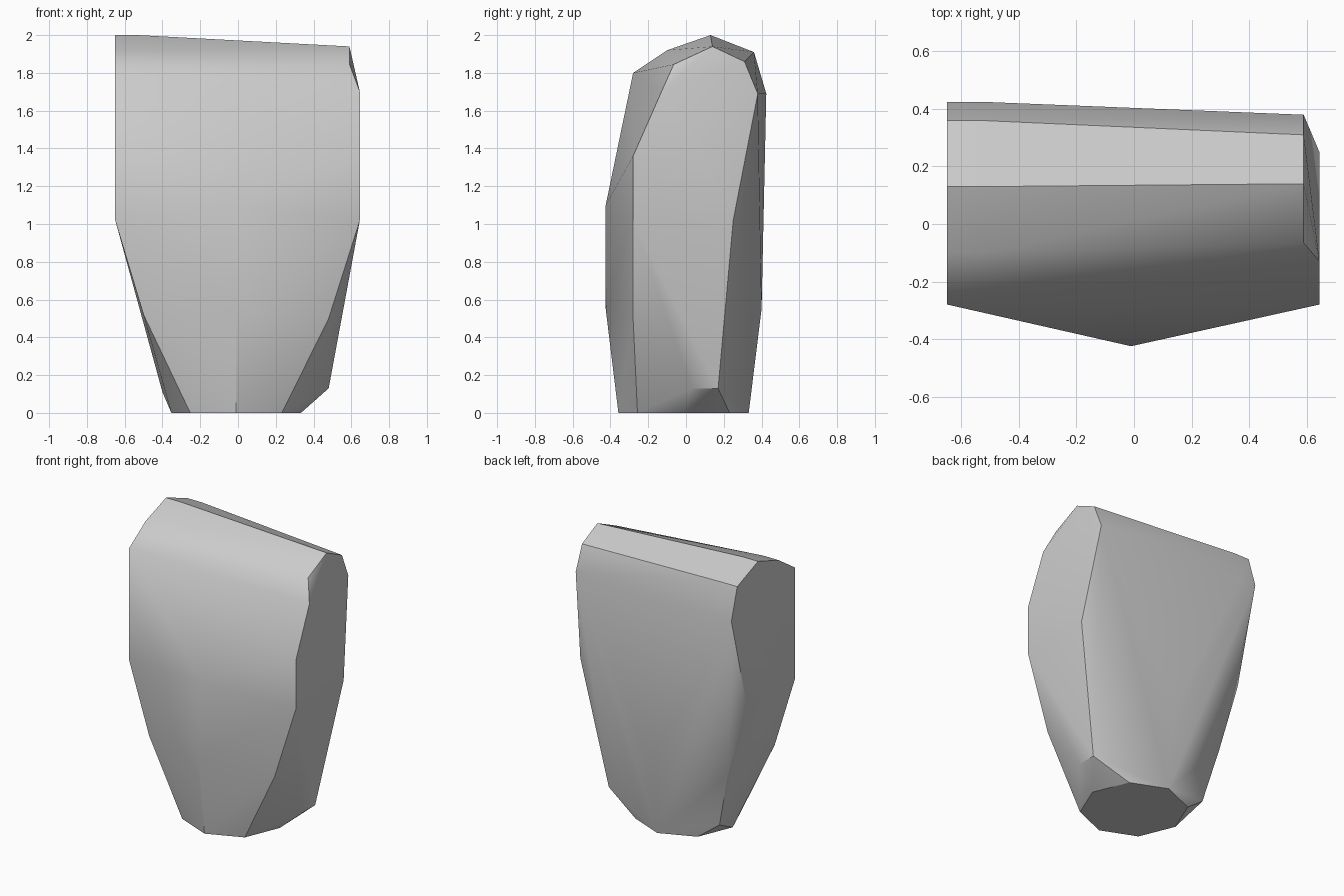
import bpy, bmesh, math

if "Cube" in bpy.data.objects:
    bpy.data.objects.remove(bpy.data.objects["Cube"], do_unlink=True)

# Stone colour
stone = bpy.data.materials.new("stone_grey")
stone.use_nodes = True
colour = (0.6, 0.6, 0.6, 1.0)
stone.diffuse_color = colour
bsdf = stone.node_tree.nodes["Principled BSDF"]
bsdf.inputs["Base Color"].default_value = colour
bsdf.inputs["Roughness"].default_value = 0.8

# Flat left-hand end, as a (y, z) profile
end_x = -0.65
end_profile = [(-0.28, 1.80), (-0.10, 1.92), (0.13, 2.0), (0.36, 1.91),
               (0.425, 1.69), (0.25, 1.02), (-0.28, 1.02)]
points = [(end_x, y, z) for y, z in end_profile]

# Level stretch of the crest beside that end
points += [(-0.53, y, z) for y, z in end_profile[1:5]]

# Bevelled opposite end: upper edge, broad facet and low chipped corner
points += [(0.59, y, z) for y, z in
           [(-0.065, 1.845), (0.14, 1.94), (0.31, 1.86), (0.38, 1.69)]]
points += [(0.645, y, z) for y, z in
           [(-0.13, 1.70), (-0.28, 1.36), (-0.28, 1.02), (0.25, 1.02)]]
points += [(0.48, 0.03, 0.13), (0.48, 0.17, 0.13)]

# Front and back bulges
points += [(-0.01, -0.425, 1.10), (-0.01, -0.425, 0.55), (0.0, 0.40, 0.55)]

# Tapering lower corners
points += [(-0.50, -0.27, 0.52), (0.48, -0.28, 0.50),
           (-0.50, 0.25, 0.51), (-0.40, 0.20, 0.11)]

# Eight-sided foot
for i in range(8):
    a = i * math.tau / 8
    points.append((-0.01 + 0.343 * math.cos(a), -0.013 + 0.345 * math.sin(a), 0.0))

# Wrap the corners in a faceted skin
bm = bmesh.new()
for p in points:
    bm.verts.new(p)
hull = bmesh.ops.convex_hull(bm, input=bm.verts[:])
loose = {g for g in hull["geom_interior"] + hull["geom_unused"]
         if isinstance(g, bmesh.types.BMVert)}
bmesh.ops.delete(bm, geom=list(loose), context="VERTS")
bmesh.ops.dissolve_limit(bm, angle_limit=math.radians(0.5),
                         verts=bm.verts[:], edges=bm.edges[:])
bmesh.ops.recalc_face_normals(bm, faces=bm.faces[:])

mesh = bpy.data.meshes.new("rock")
bm.to_mesh(mesh)
bm.free()
mesh.materials.append(stone)
rock = bpy.data.objects.new("rock", mesh)
bpy.context.collection.objects.link(rock)

# Soft shading across shallow facets, crisp at the chipped edges
bpy.ops.object.select_all(action="DESELECT")
rock.select_set(True)
bpy.context.view_layer.objects.active = rock
bpy.ops.object.shade_smooth_by_angle(angle=math.radians(30))
